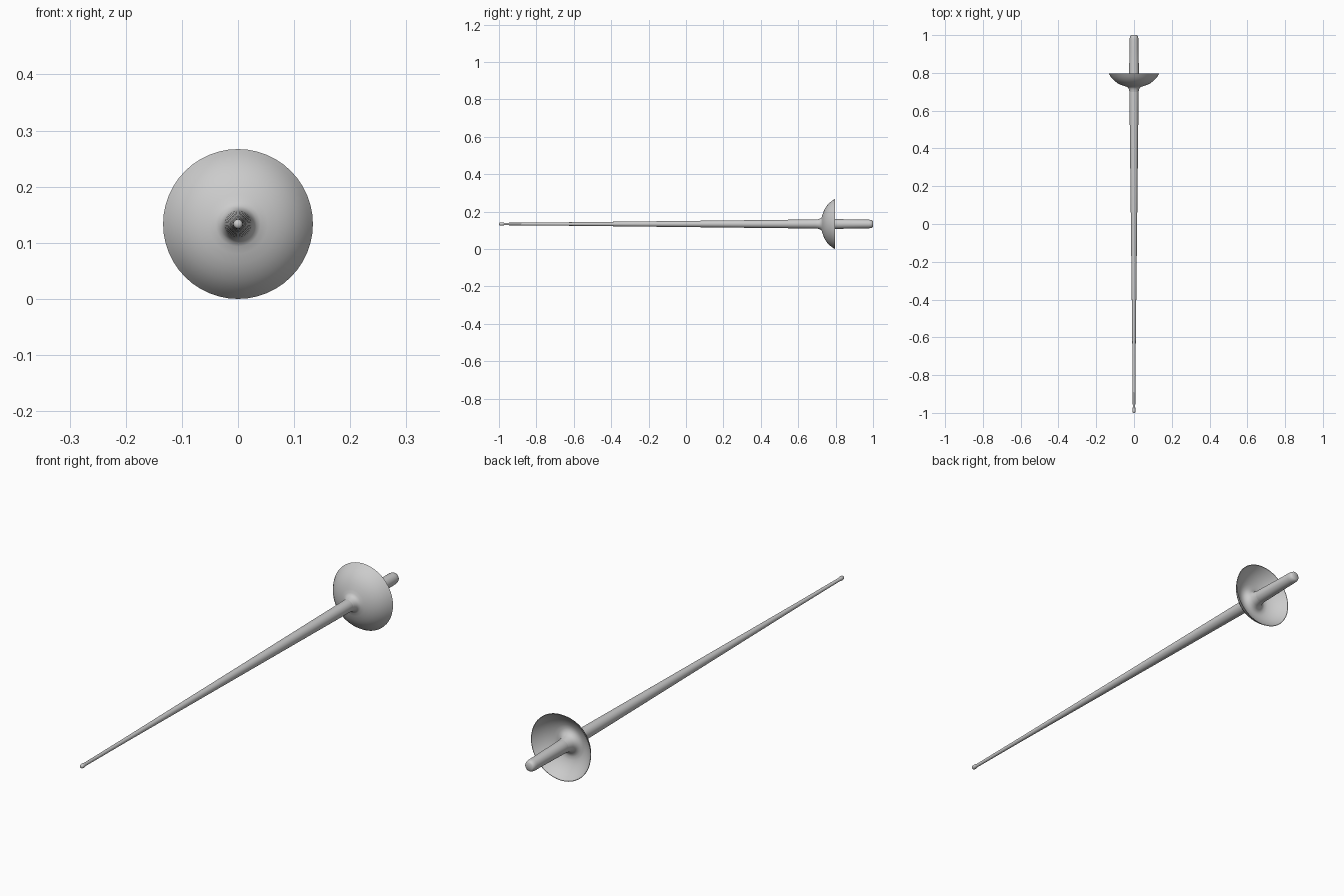
import bpy, math

if "Cube" in bpy.data.objects:
    bpy.data.objects.remove(bpy.data.objects["Cube"])

AXIS_Z = 0.1335
SEGMENTS = 48


def lathe(name, profile):
    """Spin (radius, y) points around the sword's long axis."""
    verts, faces, rings = [], [], []
    for r, y in profile:
        n = 1 if r == 0 else SEGMENTS
        rings.append([len(verts) + i for i in range(n)])
        for i in range(n):
            a = 2 * math.pi * i / SEGMENTS
            verts.append((r * math.cos(a), y, AXIS_Z + r * math.sin(a)))
    for a, b in zip(rings, rings[1:]):
        for i in range(SEGMENTS):
            j = (i + 1) % SEGMENTS
            quad = [a[i % len(a)], a[j % len(a)], b[j % len(b)], b[i % len(b)]]
            faces.append(list(dict.fromkeys(quad)))
    mesh = bpy.data.meshes.new(name)
    mesh.from_pydata(verts, [], faces)
    obj = bpy.data.objects.new(name, mesh)
    bpy.context.collection.objects.link(obj)
    bpy.context.view_layer.objects.active = obj
    obj.select_set(True)
    bpy.ops.object.mode_set(mode='EDIT')
    bpy.ops.mesh.select_all(action='SELECT')
    bpy.ops.mesh.normals_make_consistent(inside=False)
    bpy.ops.object.mode_set(mode='OBJECT')
    bpy.ops.object.shade_smooth_by_angle(angle=math.radians(50))
    obj.select_set(False)
    return obj


# Tapered blade with a small button at the point
lathe("blade", [
    (0, -1.0), (0.005, -0.999), (0.0075, -0.996), (0.0085, -0.991),
    (0.0085, -0.984), (0.0075, -0.978), (0.0065, -0.972),
    (0.0085, -0.7), (0.0125, -0.35), (0.0165, 0.0), (0.0205, 0.35),
    (0.0245, 0.70), (0.0245, 0.76), (0, 0.76)])

# Thin bowl guard, flaring out of the blade and into the grip
lathe("guard", [
    (0.0235, 0.690), (0.0255, 0.706), (0.0285, 0.716), (0.033, 0.723),
    (0.040, 0.727), (0.053, 0.731), (0.070, 0.737), (0.086, 0.745),
    (0.102, 0.756), (0.115, 0.769), (0.125, 0.782), (0.1335, 0.796),
    (0.1315, 0.796), (0.123, 0.784), (0.113, 0.772), (0.100, 0.760),
    (0.085, 0.750), (0.070, 0.743), (0.056, 0.740), (0.045, 0.743),
    (0.036, 0.750), (0.030, 0.762), (0.027, 0.780), (0.025, 0.802)])

# Grip with a rounded end
lathe("grip", [
    (0, 0.74), (0.026, 0.74), (0.0265, 0.79), (0.025, 0.86), (0.0235, 0.93),
    (0.023, 0.978), (0.0222, 0.988), (0.0195, 0.996), (0.015, 1.0), (0, 1.0)])
